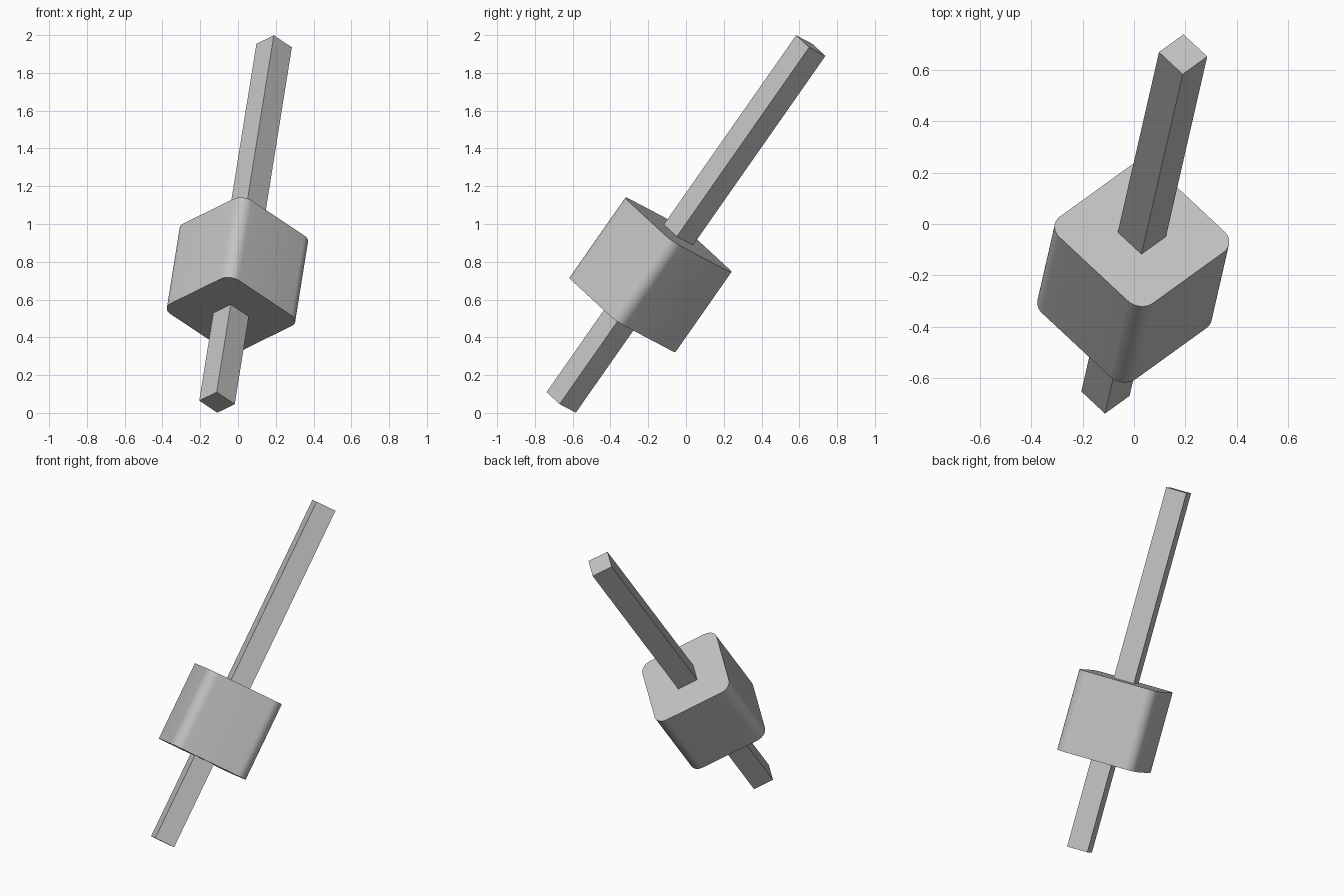
import bpy, bmesh
from mathutils import Matrix, Vector

default = bpy.data.objects.get("Cube")
if default:
    bpy.data.objects.remove(default, do_unlink=True)

# Single grey material
grey = bpy.data.materials.new("plain_grey")
grey.use_nodes = True
colour = (0.55, 0.55, 0.55, 1)
grey.diffuse_color = colour
grey.node_tree.nodes["Principled BSDF"].inputs["Base Color"].default_value = colour

# Shared tilted frame: the shaft runs along its local z
axis = Vector((0.130, 0.568, 0.812)).normalized()
side = Vector((0.687, -0.638, 0.341))
side = (side - side.dot(axis) * axis).normalized()
frame = Matrix((side, axis.cross(side), axis)).transposed().to_4x4()
centre = Vector((0.04, 0, 1))


def square_bar(name, width, length, offset, radius=0):
    """Square bar along the shaft axis, with optionally rounded long edges."""
    bm = bmesh.new()
    bmesh.ops.create_cube(bm, size=1)
    bmesh.ops.scale(bm, vec=(width, width, length), verts=bm.verts)
    if radius:
        long_edges = [e for e in bm.edges
                      if abs(e.verts[0].co.z - e.verts[1].co.z) > length / 2]
        bmesh.ops.bevel(bm, geom=long_edges, offset=radius, segments=10,
                        profile=0.5, affect='EDGES')
    mesh = bpy.data.meshes.new(name)
    bm.to_mesh(mesh)
    bm.free()
    mesh.materials.append(grey)
    obj = bpy.data.objects.new(name, mesh)
    bpy.context.collection.objects.link(obj)
    obj.matrix_world = Matrix.Translation(centre + axis * offset) @ frame
    return obj


# Long square handle passing through the head
square_bar("shaft", 0.134, 2.325, 0)

# Block with rounded long edges, set toward the lower end
block = square_bar("block", 0.526, 0.521, -0.331, 0.07)
bpy.ops.object.select_all(action='DESELECT')
block.select_set(True)
bpy.context.view_layer.objects.active = block
bpy.ops.object.shade_smooth_by_angle(angle=0.6)
